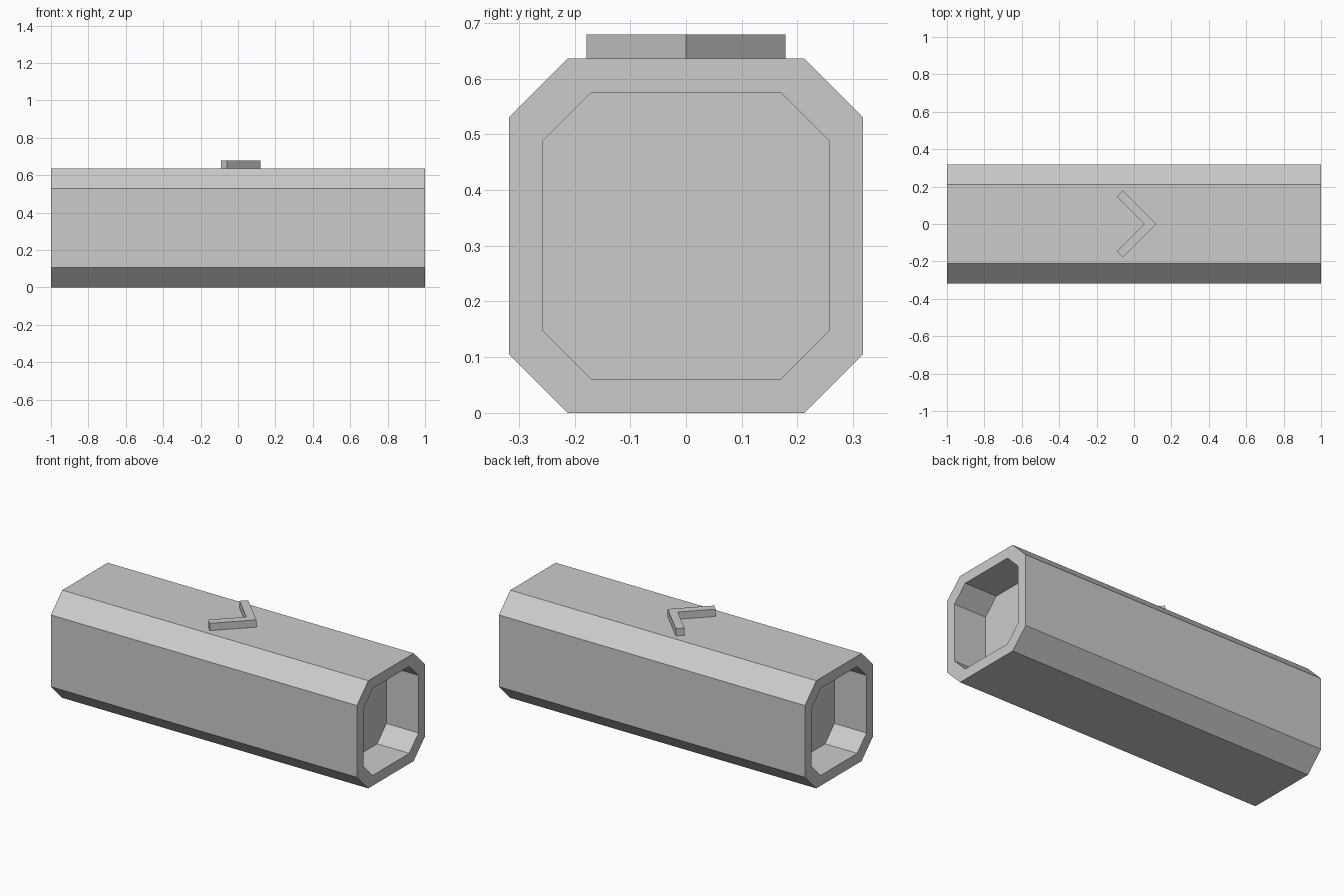
import bpy
import bmesh

if "Cube" in bpy.data.objects:
    bpy.data.objects.remove(bpy.data.objects["Cube"])

HALF_LEN, MID_Z, RECESS = 1.0, 0.318, 0.21


def finish(bm, name):
    bmesh.ops.recalc_face_normals(bm, faces=bm.faces)
    mesh = bpy.data.meshes.new(name)
    bm.to_mesh(mesh)
    bm.free()
    obj = bpy.data.objects.new(name, mesh)
    bpy.context.collection.objects.link(obj)
    return obj


def octagon(bm, x, half, flat):
    """Ring of eight vertices: a square with cut corners, across the x axis."""
    pts = [(half, -flat), (half, flat), (flat, half), (-flat, half),
           (-half, flat), (-half, -flat), (-flat, -half), (flat, -half)]
    return [bm.verts.new((x, y, MID_Z + z)) for y, z in pts]


# Pipe: chamfered square tube with a recessed closed end on both sides
bm = bmesh.new()
outer, inner = (0.318, 0.212), (0.257, 0.17)
sections = [(-HALF_LEN + RECESS, inner), (-HALF_LEN, inner), (-HALF_LEN, outer),
            (HALF_LEN, outer), (HALF_LEN, inner), (HALF_LEN - RECESS, inner)]
rings = [octagon(bm, x, *size) for x, size in sections]
for a, b in zip(rings, rings[1:]):
    for i in range(8):
        j = (i + 1) % 8
        bm.faces.new((a[i], a[j], b[j], b[i]))
bm.faces.new(rings[0])
bm.faces.new(rings[-1])
finish(bm, "pipe_body")

# Raised direction chevron on the top
bm = bmesh.new()
outline = [(0.12, 0), (-0.059, 0.179), (-0.092, 0.146),
           (0.054, 0), (-0.092, -0.146), (-0.059, -0.179)]
base = bm.faces.new([bm.verts.new((x, y, 0.636)) for x, y in outline])
top = bmesh.ops.extrude_face_region(bm, geom=[base], use_keep_orig=True)
bmesh.ops.translate(bm, vec=(0, 0, 0.043),
                    verts=[v for v in top["geom"] if isinstance(v, bmesh.types.BMVert)])
finish(bm, "direction_arrow")
